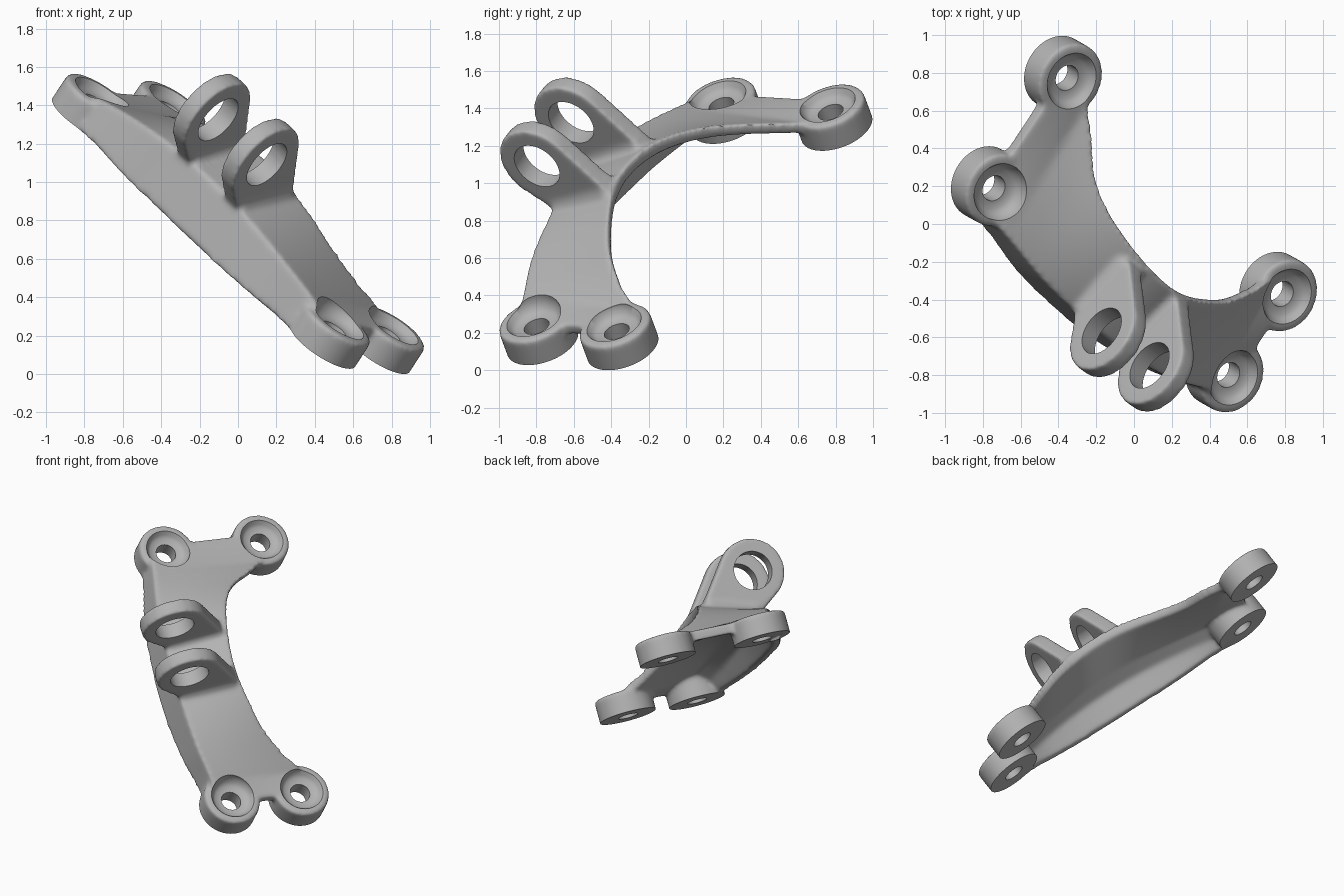
import bpy, bmesh, math
from mathutils import Vector, Matrix

cube = bpy.data.objects.get("Cube")
if cube:
    bpy.data.objects.remove(cube, do_unlink=True)

# Tilted working frame: u runs along the bracket, v across it, n out of the mounting plane
u = Vector((0.649, -0.468, -0.600)).normalized()
v = Vector((0.551, 0.8325, -0.0525))
v = (v - u * v.dot(u)).normalized()
n = u.cross(v)
frame = Matrix((u, v, n)).transposed().to_4x4()
frame.translation = Vector((0.0555, -0.054, 0.83))

BOSSES = [(-0.989, 0.434), (-0.989, -0.268), (0.989, 0.172), (0.989, -0.343)]
BOSS_R, TOP, BOTTOM, OVERCUT = 0.2, 0.022, -0.135, -0.18
LUG_U, LUG_V, LUG_N, LUG_R, LUG_W = 0.195, -0.58, 0.474, 0.23, 0.105


def loft(bm, rings):
    """Closed solid through a list of equal-length loops."""
    loops = [[bm.verts.new(p) for p in ring] for ring in rings]
    for a, b in zip(loops, loops[1:]):
        for i in range(len(a)):
            j = (i + 1) % len(a)
            bm.faces.new((a[i], a[j], b[j], b[i]))
    bm.faces.new(loops[0][::-1])
    bm.faces.new(loops[-1])


def hull(bm, points):
    """Convex solid around the points."""
    bmesh.ops.convex_hull(bm, input=[bm.verts.new(p) for p in points])


def circle(r, count=64):
    return [(r * math.cos(2 * math.pi * i / count), r * math.sin(2 * math.pi * i / count))
            for i in range(count)]


def lathe(bm, cu, cv, profile):
    """Turned solid with its axis along n."""
    loft(bm, [[(cu + x, cv + y, h) for x, y in circle(r)] for r, h in profile])


def curve(points, x):
    """Smooth curve through the points."""
    i = 0
    while i < len(points) - 2 and x > points[i + 1][0]:
        i += 1

    def slope(k):
        a, b = points[max(k - 1, 0)], points[min(k + 1, len(points) - 1)]
        return (b[1] - a[1]) / (b[0] - a[0])
    (x0, y0), (x1, y1) = points[i], points[i + 1]
    d = x1 - x0
    t = (x - x0) / d
    return ((2 * t**3 - 3 * t**2 + 1) * y0 + (t**3 - 2 * t**2 + t) * d * slope(i)
            + (3 * t**2 - 2 * t**3) * y1 + (t**3 - t**2) * d * slope(i + 1))


def make_object(name, bm):
    bmesh.ops.recalc_face_normals(bm, faces=bm.faces)
    mesh = bpy.data.meshes.new(name)
    bm.to_mesh(mesh)
    bm.free()
    ob = bpy.data.objects.new(name, mesh)
    bpy.context.scene.collection.objects.link(ob)
    return ob


# Arched sheet, highest along its back edge, with a skirt along its front edge
START, END = -1.04, 1.015
BACK = [(START, 0.5), (-0.88, 0.45), (-0.79, 0.35), (-0.7, 0.23), (-0.63, 0.12),
        (-0.53, 0.02), (-0.39, -0.06), (-0.19, -0.13), (0.05, -0.168), (0.22, -0.157),
        (0.4, -0.107), (0.575, -0.03), (0.74, 0.1), (0.82, 0.19), (END, 0.24)]
FRONT = [(START, -0.41), (-0.8, -0.47), (-0.49, -0.55), (-0.13, -0.595),
         (0.2, -0.605), (0.6, -0.565), (0.87, -0.5), (END, -0.49)]


def height_front(x):
    return 0.18 * (1 - x * x) + 0.02


def height_back(x):
    return max(0.025, 0.35 * math.cos(math.pi * x / (1.72 if x < 0 else 1.8)))


def section(x):
    back, front = curve(BACK, x), curve(FRONT, x)
    high_f, high_b = height_front(x), height_back(x)
    low = -0.14 + 0.025 * (1 - x * x)
    steps = 12
    top, under = [], []
    for i in range(steps + 1):
        t = i / steps
        h = high_b + (high_f - high_b) * t
        top.append((x, back + (front + 0.025 - back) * t, h))
        under.append((x, back + (front + 0.21 - back) * t, h - 0.07))
    skirt = [(x, front, low), (x, front + 0.065, low),
             (x, front + 0.11, max(low + 0.01, high_f - 0.14))]
    return top + skirt + under[::-1]


bm = bmesh.new()
STATIONS = 80
loft(bm, [section(START + (END - START) * i / STATIONS) for i in range(STATIONS + 1)])

# Four mounting bosses
for cu, cv in BOSSES:
    lathe(bm, cu, cv, [(BOSS_R, OVERCUT), (BOSS_R, TOP)])

# Two lugs, each a round eye tapering to a ridge at the back edge, on a flared foot
for side in (-1, 1):
    x = side * LUG_U
    front = curve(FRONT, x) + 0.035
    outline = [(LUG_V + y, LUG_N + z) for y, z in circle(LUG_R)]
    outline += [(-0.225 + y, 0.31 + z) for y, z in circle(0.045, 24)]
    outline += [(front, 0.17), (-0.2, 0.28)]
    hull(bm, [(x + w * LUG_W / 2, y, z) for w in (-1, 1) for y, z in outline])
    foot = []
    for spread, lift in ((0.045, -0.02), (0, 0.045)):
        for w in (-1, 1):
            foot_u = x + w * (LUG_W / 2 + spread)
            foot += [(foot_u, front, height_front(foot_u) + lift),
                     (foot_u, -0.2, height_back(foot_u) - 0.015 + lift)]
    hull(bm, foot)
bmesh.ops.delete(bm, geom=[p for p in bm.verts if not p.link_faces], context='VERTS')
bracket = make_object("bracket", bm)

# Cutters: stepped bolt holes, lug eyes, and a slab that trims the base flat
bm = bmesh.new()
for cu, cv in BOSSES:
    lathe(bm, cu, cv, [(0.07, -0.3), (0.07, TOP - 0.048), (0.115, TOP - 0.045),
                       (0.135, TOP - 0.025), (0.155, TOP + 0.004), (0.155, TOP + 0.15)])
eye = [(LUG_V + y, LUG_N + z) for y, z in circle(0.137)]
loft(bm, [[(x, y, z) for y, z in eye] for x in (-0.5, 0.5)])
holes = make_object("hole_cutter", bm)

bm = bmesh.new()
bmesh.ops.create_cube(bm, size=1, matrix=Matrix.Translation((0, 0, BOTTOM - 0.25))
                      @ Matrix.Diagonal((4, 4, 0.5, 1)))
slab = make_object("base_cutter", bm)

# Fuse the parts, blend the joints, then cut
remesh = bracket.modifiers.new("fuse", 'REMESH')
remesh.mode = 'VOXEL'
remesh.voxel_size = 0.013
smooth = bracket.modifiers.new("blend", 'SMOOTH')
smooth.factor = 0.5
smooth.iterations = 14
for cutter in (slab, holes):
    cutter.hide_render = True
    cut = bracket.modifiers.new("cut", 'BOOLEAN')
    cut.operation = 'DIFFERENCE'
    cut.solver = 'EXACT'
    cut.object = cutter

# Bake the modifiers and stand the part in place
depsgraph = bpy.context.evaluated_depsgraph_get()
baked = bpy.data.meshes.new_from_object(bracket.evaluated_get(depsgraph))
bracket.modifiers.clear()
bracket.data = baked
for cutter in (slab, holes):
    bpy.data.objects.remove(cutter, do_unlink=True)
baked.transform(frame)
lo = [min(p.co[k] for p in baked.vertices) for k in range(3)]
hi = [max(p.co[k] for p in baked.vertices) for k in range(3)]
baked.transform(Matrix.Translation((-(lo[0] + hi[0]) / 2, -(lo[1] + hi[1]) / 2, -lo[2])))

# Plain grey metal
grey = bpy.data.materials.new("plain grey")
grey.use_nodes = True
colour = (0.45, 0.45, 0.45, 1)
grey.diffuse_color = colour
grey.node_tree.nodes["Principled BSDF"].inputs["Base Color"].default_value = colour
baked.materials.clear()
baked.materials.append(grey)

for ob in bpy.context.selected_objects:
    ob.select_set(False)
bracket.select_set(True)
bpy.context.view_layer.objects.active = bracket
bpy.ops.object.shade_smooth_by_angle(angle=math.radians(50))
